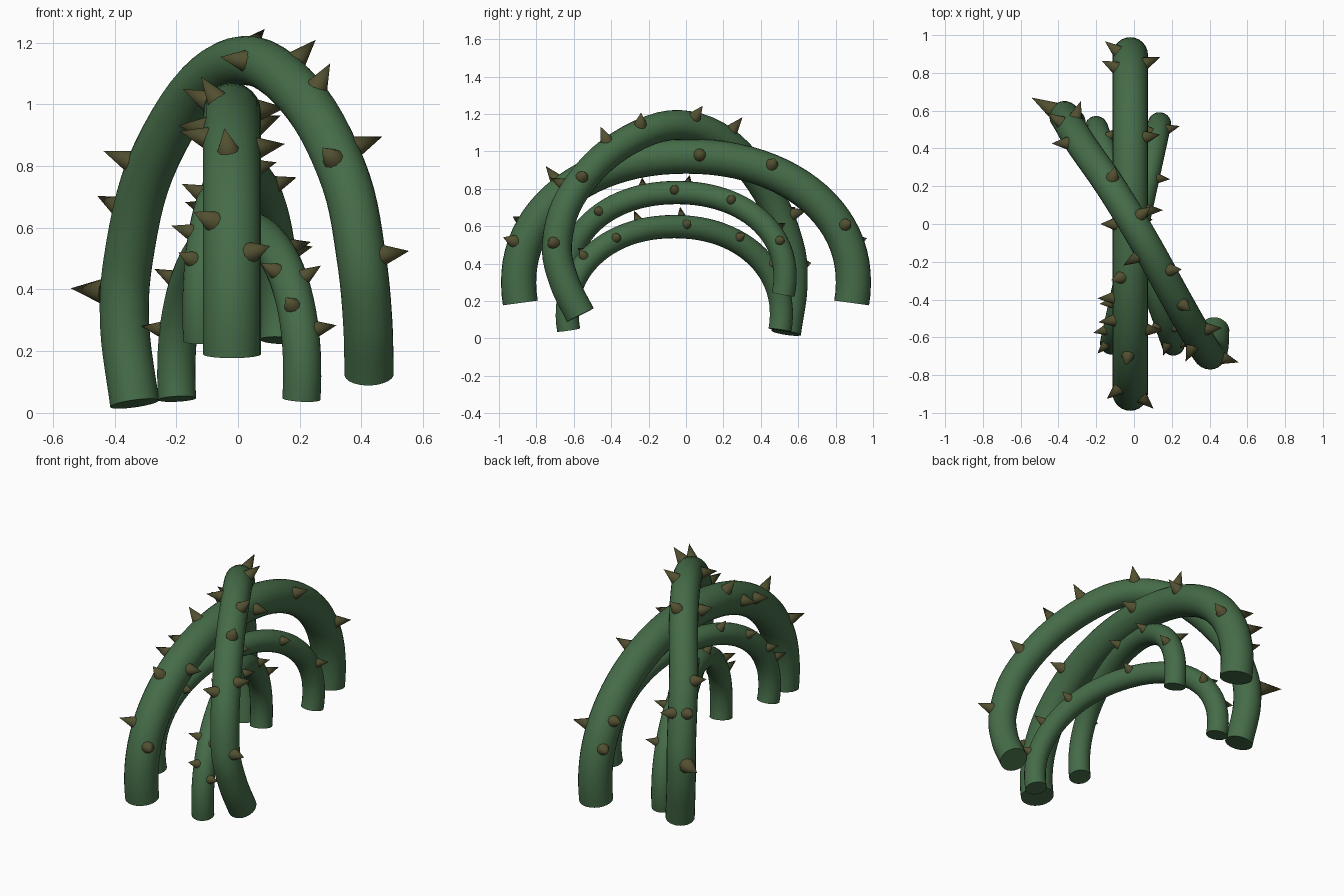
import bpy, bmesh, math
from mathutils import Vector

if "Cube" in bpy.data.objects:
    bpy.data.objects.remove(bpy.data.objects["Cube"])


def material(name, rgb):
    m = bpy.data.materials.new(name)
    m.diffuse_color = (*rgb, 1)
    m.use_nodes = True
    m.node_tree.nodes["Principled BSDF"].inputs["Base Color"].default_value = m.diffuse_color
    return m


GREEN = material("vine green", (0.06, 0.15, 0.065))
OLIVE = material("thorn olive", (0.085, 0.08, 0.03))


def arch_path(front, back, z_wide, z_peak, z_end, n=2.1, steps=48):
    """Slightly squared half ellipse whose feet curl inward below z_wide."""
    a, b = Vector((*front, 0)), Vector((*back, 0))
    h = z_peak - z_wide
    curl = math.asin(((z_wide - z_end) / h) ** (n / 2))
    pts = []
    for i in range(steps + 1):
        t = -curl + (math.pi + 2 * curl) * i / steps
        c, s = math.cos(t), math.sin(t)
        u = math.copysign(abs(c) ** (2 / n), c)
        p = (a + b) / 2 + (a - b) / 2 * u
        p.z = z_wide + h * math.copysign(abs(s) ** (2 / n), s)
        pts.append(p)
    return pts


def spline_path(keys, steps=6):
    """Catmull-Rom curve through the key points."""
    k = [Vector(p) for p in keys]
    k = [2 * k[0] - k[1]] + k + [2 * k[-1] - k[-2]]
    pts = []
    for i in range(1, len(k) - 2):
        p0, p1, p2, p3 = k[i - 1:i + 3]
        for j in range(steps):
            t = j / steps
            pts.append(0.5 * (2 * p1 + (p2 - p0) * t
                              + (2 * p0 - 5 * p1 + 4 * p2 - p3) * t ** 2
                              + (3 * p1 - p0 - 3 * p2 + p3) * t ** 3))
    return pts + [k[-2]]


def frame(pts, i):
    """Tangent, outward direction and +x side direction at path point i."""
    t = (pts[min(i + 1, len(pts) - 1)] - pts[max(i - 1, 0)]).normalized()
    mid = (pts[0] + pts[-1]) / 2
    mid.z += 0.15
    out = pts[i] - mid
    out = (out - t * out.dot(t)).normalized()
    side = t.cross(out)
    return t, out, side if side.x > 0 else -side


def finish(bm, name, mat):
    bmesh.ops.recalc_face_normals(bm, faces=bm.faces)
    me = bpy.data.meshes.new(name)
    bm.to_mesh(me)
    bm.free()
    me.materials.append(mat)
    ob = bpy.data.objects.new(name, me)
    bpy.context.collection.objects.link(ob)
    bpy.ops.object.select_all(action='DESELECT')
    ob.select_set(True)
    bpy.context.view_layer.objects.active = ob
    bpy.ops.object.shade_smooth_by_angle(angle=math.radians(50))


def vine(name, pts, r, sides=24):
    bm = bmesh.new()
    rings = []
    for i, p in enumerate(pts):
        _, out, side = frame(pts, i)
        rings.append([bm.verts.new(p + r * (out * math.cos(a) + side * math.sin(a)))
                      for a in (2 * math.pi * k / sides for k in range(sides))])
    for A, B in zip(rings, rings[1:]):
        for k in range(sides):
            m = (k + 1) % sides
            bm.faces.new((A[k], A[m], B[m], B[k]))
    bm.faces.new(rings[0])
    bm.faces.new(rings[-1])
    finish(bm, name, GREEN)


def thorns(name, pts, r, base, length, spots):
    """spots: (y, z) near the vine axis, degrees from outward toward +x."""
    bm = bmesh.new()
    for y, z, deg in spots:
        i = min(range(len(pts)), key=lambda j: (pts[j].y - y) ** 2 + (pts[j].z - z) ** 2)
        _, out, side = frame(pts, i)
        a = math.radians(deg)
        d = out * math.cos(a) + side * math.sin(a)
        rot = d.to_track_quat('Z', 'Y').to_matrix().to_4x4()
        rot.translation = pts[i] + d * (r * 0.9 + length / 2)
        bmesh.ops.create_cone(bm, cap_ends=True, segments=10, radius1=base,
                              radius2=0, depth=length, matrix=rot)
    finish(bm, name, OLIVE)


# Widest arch, running front to back
p = arch_path((-0.02, -0.895), (-0.02, 0.895), 0.30, 0.975, 0.19)
vine("wide_vine", p, 0.094)
thorns("wide_vine_thorns", p, 0.094, 0.036, 0.09, [
    (-0.87, 0.52, 45), (-0.85, 0.6, -45), (-0.68, 0.8, -8), (-0.53, 0.85, 80),
    (-0.5, 0.87, -75), (-0.36, 0.92, -85), (-0.24, 0.95, -35), (0.04, 0.97, 85),
    (-0.03, 0.97, -65), (0.47, 0.88, 65), (0.82, 0.62, 65), (0.8, 0.65, -60),
    (0.88, 0.48, -50)])

# Tallest arch, crossing diagonally
p = spline_path([
    (0.425, -0.565, 0.125), (0.42, -0.65, 0.30), (0.40, -0.69, 0.50),
    (0.35, -0.62, 0.75), (0.225, -0.40, 1.0), (0.05, -0.085, 1.14),
    (-0.125, 0.2, 1.06), (-0.285, 0.43, 0.79), (-0.355, 0.55, 0.5),
    (-0.367, 0.57, 0.28), (-0.335, 0.535, 0.03)])
vine("tall_vine", p, 0.08)
thorns("tall_vine_thorns", p, 0.08, 0.035, 0.09, [
    (-0.69, 0.5, 45), (-0.6, 0.79, -45), (-0.56, 0.82, 60), (-0.41, 0.98, 15),
    (-0.22, 1.1, 40), (-0.12, 1.14, -80), (0.02, 1.13, 50), (0.2, 1.06, 30),
    (0.43, 0.79, -50), (0.5, 0.66, -20), (0.52, 0.62, 50)])
thorns("long_thorn", p, 0.08, 0.045, 0.13, [(0.56, 0.40, -25)])

# Two small crossing arches underneath
p = arch_path((-0.118, -0.63), (0.135, 0.53), 0.33, 0.78, 0.235)
vine("upper_small_vine", p, 0.062)
thorns("upper_small_vine_thorns", p, 0.062, 0.027, 0.068, [
    (-0.44, 0.66, 75), (-0.22, 0.77, -35), (-0.04, 0.78, 75), (0.02, 0.78, -40),
    (0.24, 0.73, 70), (0.5, 0.53, 60), (0.48, 0.6, -50), (-0.55, 0.57, -60),
    (-0.6, 0.48, -30), (-0.4, 0.7, -60)])

p = arch_path((0.208, -0.635), (-0.2, 0.51), 0.13, 0.598, 0.045)
vine("lower_small_vine", p, 0.062)
thorns("lower_small_vine_thorns", p, 0.062, 0.027, 0.068, [
    (-0.54, 0.42, 40), (-0.39, 0.52, 75), (-0.24, 0.58, -30), (-0.01, 0.6, 75),
    (0.0, 0.6, -30), (0.27, 0.54, 70), (0.46, 0.4, 60), (0.5, 0.28, -60),
    (-0.6, 0.35, -35), (-0.62, 0.26, 55), (0.44, 0.42, -50), (-0.5, 0.44, -60)])
